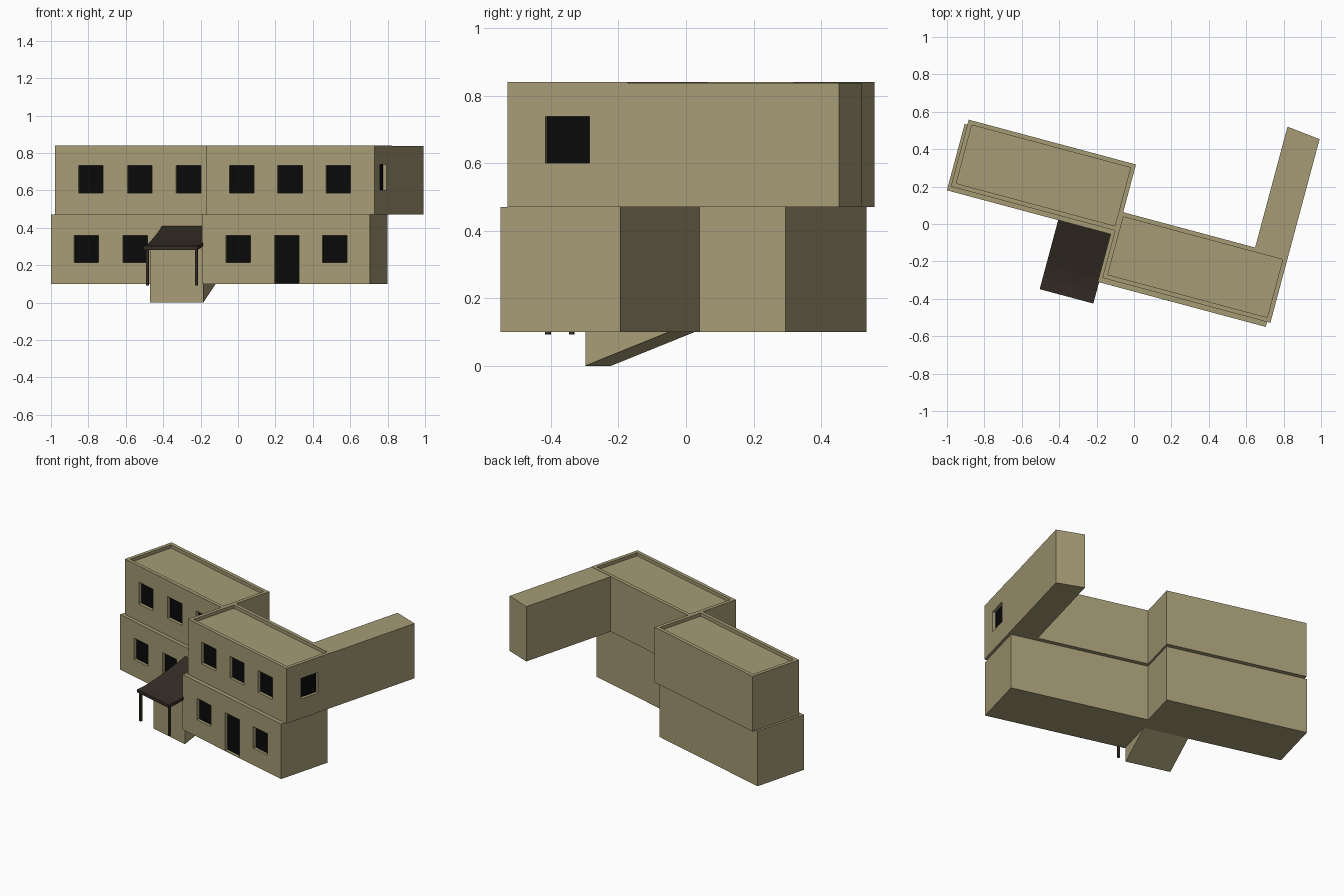
import bpy, bmesh, math

if "Cube" in bpy.data.objects:
    bpy.data.objects.remove(bpy.data.objects["Cube"])

ANGLE = math.radians(-15)   # whole building is turned on its plot


def material(name, rgb):
    m = bpy.data.materials.new(name)
    m.diffuse_color = (*rgb, 1)
    m.use_nodes = True
    m.node_tree.nodes["Principled BSDF"].inputs["Base Color"].default_value = m.diffuse_color
    return m


SAND = material("sand_wall", (0.38, 0.33, 0.18))
BROWN = material("dark_brown", (0.035, 0.026, 0.019))
BLACK = material("black_glass", (0.003, 0.003, 0.003))


def add_box(bm, u0, u1, v0, v1, z0, z1):
    vs = bmesh.ops.create_cube(bm, size=1)["verts"]
    for v in vs:
        v.co = ((u0 + u1) / 2 + v.co.x * (u1 - u0),
                (v0 + v1) / 2 + v.co.y * (v1 - v0),
                (z0 + z1) / 2 + v.co.z * (z1 - z0))


def add_prism(bm, pts, offset):
    face = bm.faces.new([bm.verts.new(p) for p in pts])
    ext = bmesh.ops.extrude_face_region(bm, geom=[face])["geom"]
    bmesh.ops.translate(bm, vec=offset, verts=[g for g in ext if isinstance(g, bmesh.types.BMVert)])


def finish(bm, name, mat):
    bmesh.ops.recalc_face_normals(bm, faces=bm.faces)
    me = bpy.data.meshes.new(name)
    bm.to_mesh(me)
    bm.free()
    me.materials.append(mat)
    ob = bpy.data.objects.new(name, me)
    ob.rotation_euler.z = ANGLE
    bpy.context.collection.objects.link(ob)
    return ob


def boxes(name, mat, *dims):
    bm = bmesh.new()
    for d in dims:
        add_box(bm, *d)
    return finish(bm, name, mat)


def cut(ob, dims):
    cutter = boxes("cutter", SAND, *dims)
    mod = ob.modifiers.new("openings", "BOOLEAN")
    mod.object, mod.operation, mod.solver = cutter, "DIFFERENCE", "EXACT"
    bpy.context.view_layer.update()
    dg = bpy.context.evaluated_depsgraph_get()
    me = bpy.data.meshes.new_from_object(ob.evaluated_get(dg))
    ob.modifiers.clear()
    ob.data = me
    bpy.data.objects.remove(cutter)


DEPTH, HALF = 0.025, 0.068   # window recess and half width


def block(name, u0, u1, v0, v1, z0, z1, openings, parapet=False, side=None):
    """Storey box with recessed front openings (u, z0, z1) and dark panes."""
    ob = boxes(name, SAND, (u0, u1, v0, v1, z0, z1))
    holes, panes = [], []
    for c, a, b in openings:
        holes.append((c - HALF, c + HALF, v0 - 0.02, v0 + DEPTH, a, b))
        panes.append((c - HALF, c + HALF, v0 + DEPTH - 0.005, v0 + DEPTH + 0.002, a, b))
    if side:
        c, a, b = side
        holes.append((u1 - DEPTH, u1 + 0.02, c - HALF, c + HALF, a, b))
        panes.append((u1 - DEPTH - 0.002, u1 - DEPTH + 0.005, c - HALF, c + HALF, a, b))
    if parapet:
        i = 0.024
        holes.append((u0 + i, u1 - i, v0 + i, v1 - i, z1 - 0.022, z1 + 0.02))
    cut(ob, holes)
    boxes(name + "_panes", BLACK, *panes)


# Ground storey, two staggered blocks
LOW = (0.214, 0.358)
block("lower_left_block", -1.013, -0.085, -0.085, 0.282, 0.1, 0.47,
      [(u, *LOW) for u in (-0.816, -0.547)])
block("lower_right_block", -0.107, 0.823, -0.349, 0.019, 0.1, 0.47,
      [(0.094, *LOW), (0.363, 0.104, 0.358), (0.628, *LOW)])

# Upper storey, shifted slightly back
HIGH = (0.586, 0.732)
block("upper_left_block", -0.998, -0.072, -0.06, 0.31, 0.47, 0.84,
      [(u, *HIGH) for u in (-0.798, -0.528, -0.258)], parapet=True)
block("upper_right_block", -0.089, 0.841, -0.322, 0.046, 0.47, 0.84,
      [(u, *HIGH) for u in (0.106, 0.374, 0.642)], parapet=True,
      side=(-0.138, 0.601, 0.739))

# Cantilevered wing with a skewed end
bm = bmesh.new()
add_prism(bm, [(0.658, 0.04, 0.47), (0.841, 0.04, 0.47),
               (0.841, 0.695, 0.47), (0.658, 0.715, 0.47)], (0, 0, 0.368))
finish(bm, "rear_wing", SAND)

# Entrance porch with sloping underside
bm = bmesh.new()
add_prism(bm, [(-0.397, -0.336, 0), (-0.397, -0.08, 0.1),
               (-0.397, -0.08, 0.3), (-0.397, -0.336, 0.295)], (0.295, 0, 0))
finish(bm, "entrance_porch", SAND)

# Canopy swept down to the eave
top = [(-0.083, 0.41), (-0.2, 0.367), (-0.33, 0.326), (-0.4, 0.31), (-0.467, 0.302)]
profile = top + [(v, z - 0.02) for v, z in reversed(top)]
bm = bmesh.new()
add_prism(bm, [(-0.397, v, z) for v, z in profile], (0.297, 0, 0))
finish(bm, "porch_canopy", BROWN)

# Canopy posts
boxes("canopy_posts", BROWN,
      *[(u - 0.007, u + 0.007, -0.459, -0.445, 0.092, 0.29) for u in (-0.38, -0.109)])
